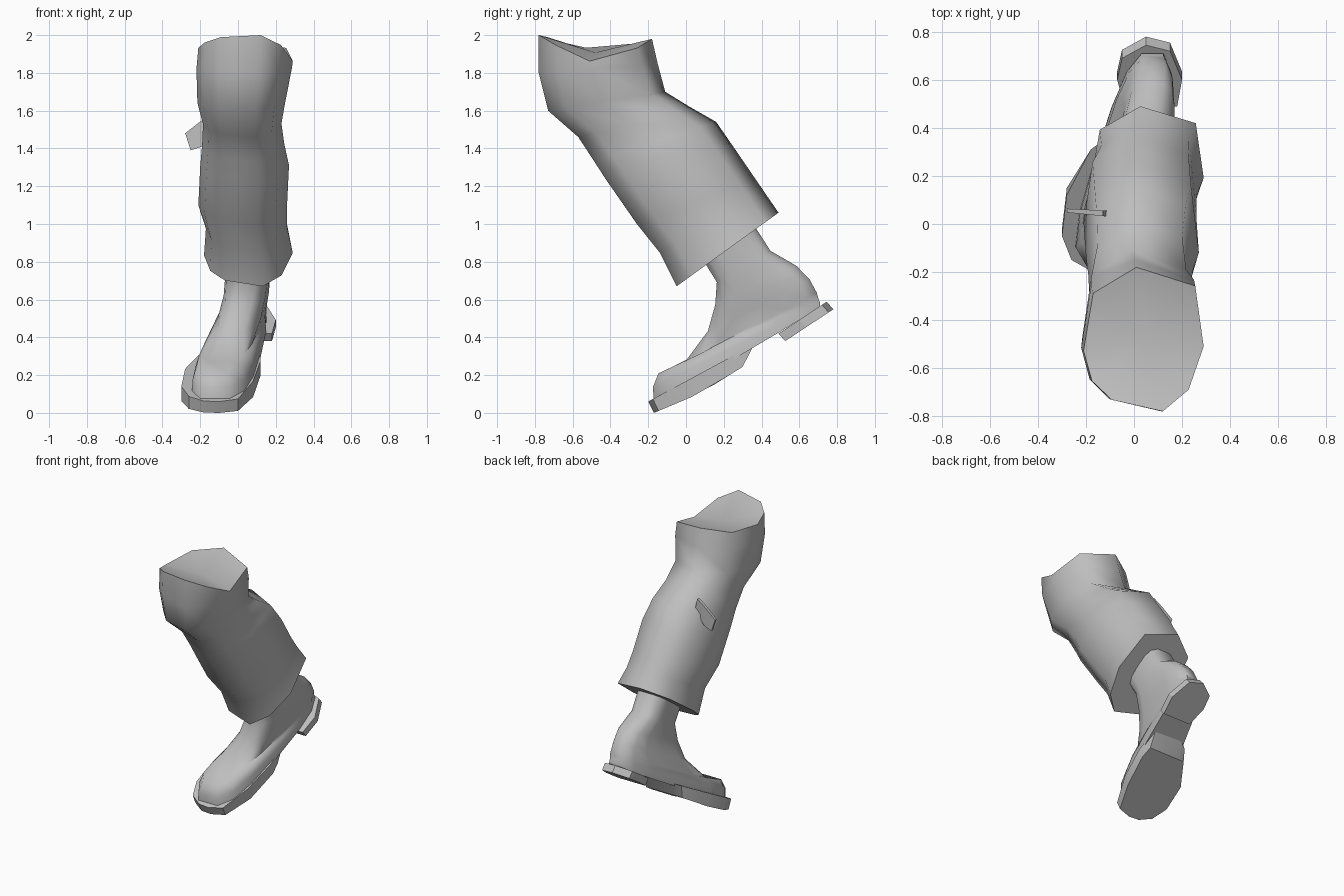
import bpy, bmesh, math

cube = bpy.data.objects.get("Cube")
if cube:
    bpy.data.objects.remove(cube, do_unlink=True)

grey = bpy.data.materials.new("plain grey")
grey.use_nodes = True
grey.diffuse_color = (0.52, 0.52, 0.52, 1)
grey.node_tree.nodes["Principled BSDF"].inputs["Base Color"].default_value = (0.52, 0.52, 0.52, 1)


def finish(name, bm, angle):
    bmesh.ops.recalc_face_normals(bm, faces=bm.faces)
    me = bpy.data.meshes.new(name)
    bm.to_mesh(me)
    bm.free()
    me.materials.append(grey)
    ob = bpy.data.objects.new(name, me)
    bpy.context.collection.objects.link(ob)
    bpy.ops.object.select_all(action='DESELECT')
    ob.select_set(True)
    bpy.context.view_layer.objects.active = ob
    bpy.ops.object.shade_smooth_by_angle(angle=math.radians(angle))


def bridge(bm, a, b):
    for i in range(len(a)):
        j = (i + 1) % len(a)
        bm.faces.new((a[i], b[i], b[j], a[j]))


def loft(name, rings, section, sag, dish, angle):
    """Ring: front y, z, back y, z, then centre x and half width at front and back."""
    bm = bmesh.new()
    loops = []
    for k, (fy, fz, by, bz, cf, hf, cb, hb) in enumerate(rings):
        loop = []
        for s, t in section:
            x = cf + (cb - cf) * t + s * (hf + (hb - hf) * t)
            z = fz + (bz - fz) * t - sag(k, s, t)
            loop.append(bm.verts.new((x, fy + (by - fy) * t, z)))
        loops.append(loop)
    for a, b in zip(loops, loops[1:]):
        bridge(bm, a, b)
    bm.faces.new(loops[-1])
    # sunken top
    centre = bmesh.ops.poke(bm, faces=[bm.faces.new(loops[0])])["verts"][0]
    centre.co.z -= dish
    finish(name, bm, angle)


def slab(name, top, bottom):
    """Solid between two matching outlines."""
    bm = bmesh.new()
    a = [bm.verts.new(p) for p in top]
    b = [bm.verts.new(p) for p in bottom]
    bridge(bm, a, b)
    bm.faces.new(a)
    bm.faces.new(b)
    finish(name, bm, 25)


# Trouser leg: dished at the thigh, bent at the knee, closed at the hem
trouser_section = [(-.53, .08), (.32, 0), (.75, .15), (1, .45), (.86, .87),
                   (-.12, 1), (-.84, .82), (-1, .42), (-.86, .21)]
trouser = [
    (-.78, 2.0, -.18, 1.98, -.21, .29),
    (-.78, 1.80, -.15, 1.85, -.22, .285),
    (-.73, 1.60, -.11, 1.70, -.215, .25),
    (-.57, 1.46, .02, 1.62, -.185, .23),
    (-.485, 1.33, .16, 1.54, -.19, .245),
    (-.42, 1.23, .25, 1.41, -.20, .27),
    (-.26, 1.00, .37, 1.235, -.21, .26),
    (-.14, .85, .43, 1.147, -.17, .26),
    (-.05, .67, .49, 1.06, -.18, .29),
]
rings = []
for fy, fz, by, bz, xl, xr in trouser:
    c, h = (xl + xr) / 2, (xr - xl) / 2
    rings.append((fy, fz, by, bz, c, h, c, h))


def rim_dip(k, s, t):
    if k:
        return 0
    return (.13 if s > 0 else .06) * abs(s) * min(1, 4 * t * (1 - t))


loft("trouser_leg", rings, trouser_section, rim_dip, .04, 75)

# Boot upper: rings fan from the shaft round to the sole line, pinched at the waist
boot_section = []
for i in range(14):
    a = 2 * math.pi * (i + .5) / 14
    c, s = math.cos(a), math.sin(a)
    t = .5 - .5 * math.copysign(abs(c) ** .85, c)
    boot_section.append((math.copysign(abs(s) ** .65, s) * (1 - .5 * t * (1 - t)), t))
boot = [
    (.08, .82, .36, 1.00, .05, .135, .05, .135),
    (.16, .69, .45, .86, .05, .13, .05, .13),
    (.15, .57, .59, .78, .02, .135, .08, .12),
    (.11, .43, .66, .71, -.02, .14, .085, .12),
    (-.01, .27, .70, .64, -.10, .16, .085, .12),
    (-.155, .205, .71, .61, -.12, .175, .08, .12),
    (-.185, .13, .72, .585, -.125, .20, .08, .12),
    (-.18, .06, .72, .57, -.125, .205, .08, .12),
]
loft("boot_upper", boot, boot_section,
     lambda k, s, t: .08 * t * (1 - t) if k == 7 else 0, 0, 65)

# Front sole: welted, thicker under the ball of the foot
outline = [(-.1, -.2), (0, -.175), (.08, 0), (.12, .2), (.11, .36), (-.12, .355),
           (-.18, .31), (-.28, .12), (-.3, -.05), (-.26, -.15), (-.18, -.195)]
top, bottom = [], []
for x, y in outline:
    top.append((x, y, .06 + .54 * (y + .2)))
    yb = min(y + .03, .30)
    zb = .42 * (yb + .17) if yb < .07 else .1 + .625 * (yb - .07)
    bottom.append((x, yb, max(0, zb)))
slab("front_sole", top, bottom)

# Heel plate
outline = [(.05, .745), (.15, .72), (.2, .6), (.18, .49), (-.04, .49), (-.07, .6), (-.05, .69)]
top = [(x, y, .42 + .66 * (y - .49)) for x, y in outline]
slab("boot_heel", top, [(x, y + .035, z - .04) for x, y, z in top])

# Small flap standing out from the side of the knee
outline = [(-.28, 1.48), (-.25, 1.39), (-.19, 1.41), (-.11, 1.50), (-.13, 1.59), (-.19, 1.55)]
slab("side_flap", [(x, .04 - .1 * (x + .2), z) for x, z in outline],
     [(x, .06 - .05 * (x + .2), z) for x, z in outline])
